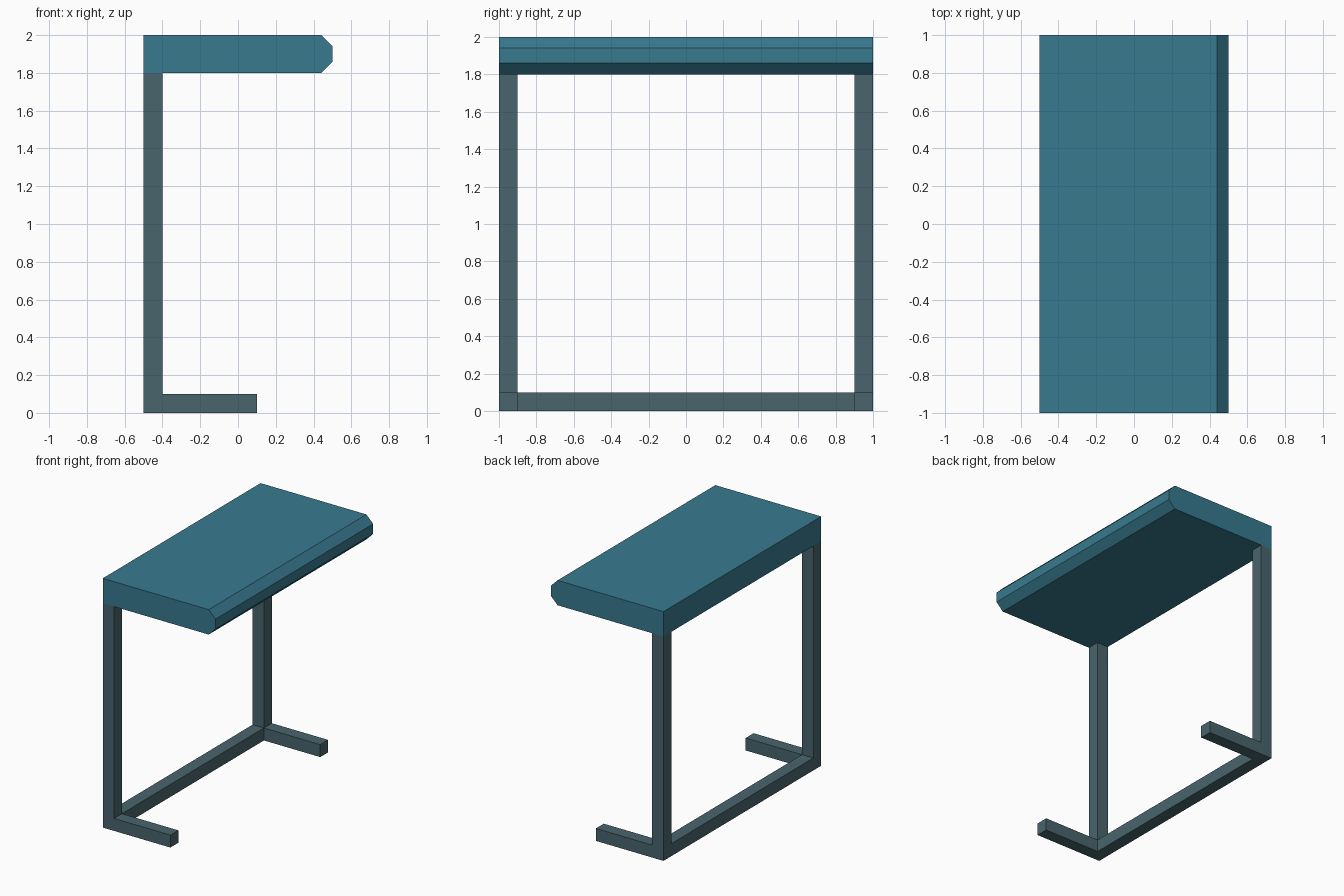
import bpy, bmesh

if "Cube" in bpy.data.objects:
    bpy.data.objects.remove(bpy.data.objects["Cube"])


def material(name, rgb):
    m = bpy.data.materials.new(name)
    m.diffuse_color = (*rgb, 1.0)
    m.use_nodes = True
    m.node_tree.nodes["Principled BSDF"].inputs["Base Color"].default_value = m.diffuse_color
    return m


teal = material("teal_top", (0.0395, 0.193, 0.275))
slate = material("slate_frame", (0.066, 0.130, 0.153))


def extrude_y(name, profile, y0, y1, mat):
    """Extrude an (x, z) profile along y."""
    bm = bmesh.new()
    face = bm.faces.new([bm.verts.new((x, y0, z)) for x, z in profile])
    new = bmesh.ops.extrude_face_region(bm, geom=[face])["geom"]
    verts = [v for v in new if isinstance(v, bmesh.types.BMVert)]
    bmesh.ops.translate(bm, verts=verts, vec=(0, y1 - y0, 0))
    bmesh.ops.recalc_face_normals(bm, faces=bm.faces)
    mesh = bpy.data.meshes.new(name)
    bm.to_mesh(mesh)
    bm.free()
    mesh.materials.append(mat)
    obj = bpy.data.objects.new(name, mesh)
    bpy.context.collection.objects.link(obj)
    return obj


def rect(x0, x1, z0, z1):
    return [(x0, z0), (x1, z0), (x1, z1), (x0, z1)]


# Thick table top with a chamfered front edge
extrude_y("table_top", [(-0.5, 1.8), (0.44, 1.8), (0.5, 1.86), (0.5, 1.94),
                        (0.44, 2.0), (-0.5, 2.0)], -1, 1, teal)

# Post and foot at each end
for side, y0 in (("near", -1.0), ("far", 0.9)):
    extrude_y(side + "_post", rect(-0.5, -0.4, 0, 1.8), y0, y0 + 0.1, slate)
    extrude_y(side + "_foot", rect(-0.4, 0.1, 0, 0.1), y0, y0 + 0.1, slate)

# Floor rail joining the posts
extrude_y("floor_rail", rect(-0.5, -0.4, 0, 0.1), -0.9, 0.9, slate)
